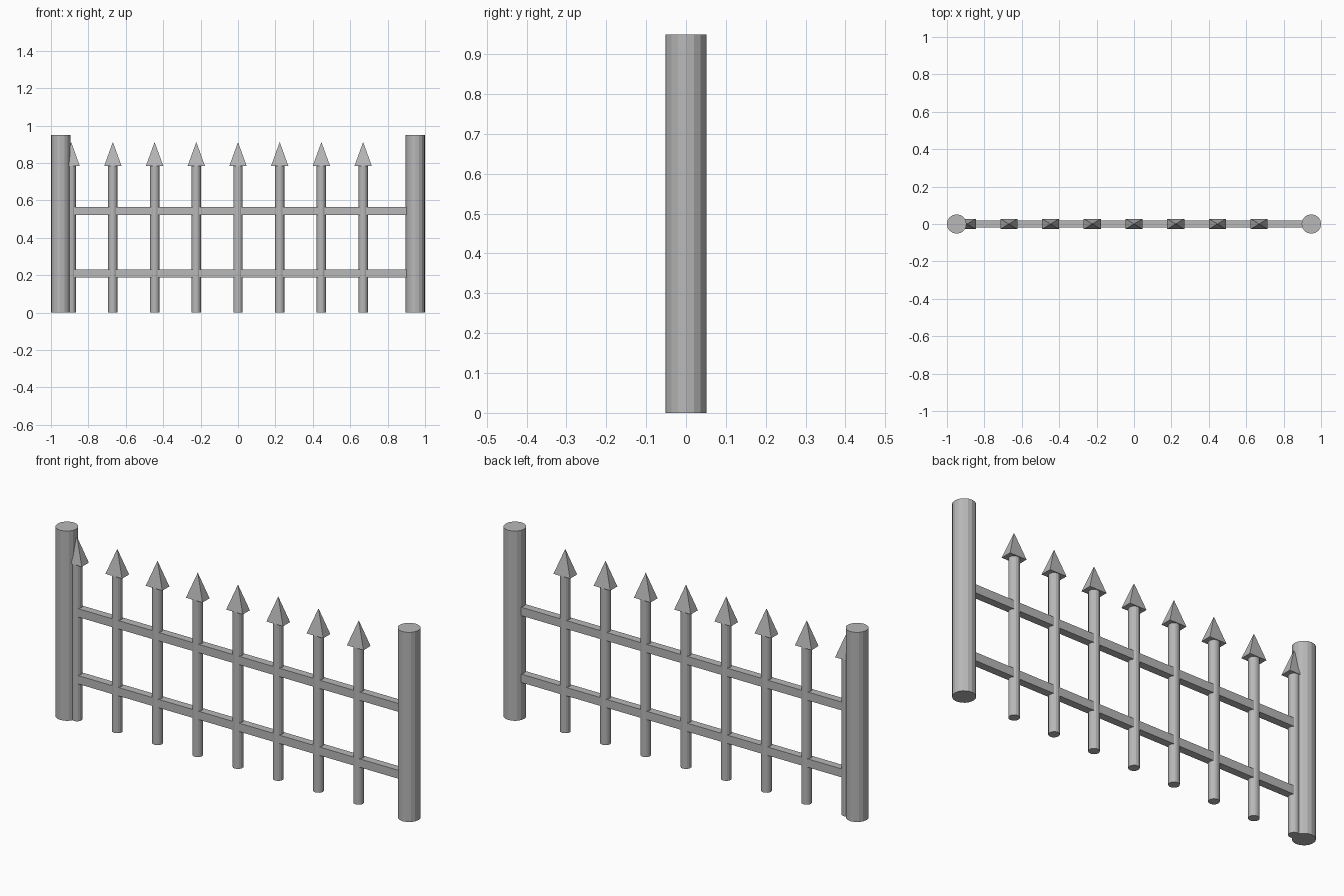
import bpy
import math

cube = bpy.data.objects.get("Cube")
if cube:
    bpy.data.objects.remove(cube, do_unlink=True)

iron = bpy.data.materials.new("grey_iron")
iron.use_nodes = True
COLOUR = (0.48, 0.48, 0.48, 1)
iron.diffuse_color = COLOUR
iron.node_tree.nodes["Principled BSDF"].inputs["Base Color"].default_value = COLOUR


def finish(name):
    obj = bpy.context.object
    obj.name = name
    obj.data.materials.append(iron)
    return obj


def rod(name, x, radius, height):
    bpy.ops.mesh.primitive_cylinder_add(vertices=16, radius=radius, depth=height,
                                        location=(x, 0, height / 2))
    return finish(name)


def spear_tip(name, x, bottom, top):
    # Four-sided point, wider across the fence than through it
    bpy.ops.mesh.primitive_cone_add(vertices=4, radius1=math.sqrt(2), radius2=0,
                                    depth=top - bottom,
                                    location=(x, 0, (bottom + top) / 2))
    obj = finish(name)
    for v in obj.data.vertices:
        if v.co.z < 0:
            angle = math.atan2(v.co.y, v.co.x) + math.pi / 4
            v.co.x = 0.046 * math.copysign(1, math.cos(angle))
            v.co.y = 0.028 * math.copysign(1, math.sin(angle))


def rail(name, z, x0, x1):
    bpy.ops.mesh.primitive_cube_add(size=1, location=((x0 + x1) / 2, 0, z))
    obj = finish(name)
    for v in obj.data.vertices:
        v.co.x *= x1 - x0
        v.co.y *= 0.038
        v.co.z *= 0.042


# End posts
for side, sign in (("left", 1), ("right", -1)):
    rod(side + "_post", sign * 0.948, 0.052, 0.95)

# Evenly spaced pickets; the last one meets the right post
SPACING = 0.223
for i in range(-4, 4):
    rod(f"picket_{i + 5}", i * SPACING, 0.025, 0.79)
    spear_tip(f"picket_tip_{i + 5}", i * SPACING, 0.785, 0.912)

# Horizontal rails
rail("lower_rail", 0.209, -4 * SPACING, 0.905)
rail("upper_rail", 0.544, -4 * SPACING, 0.905)
